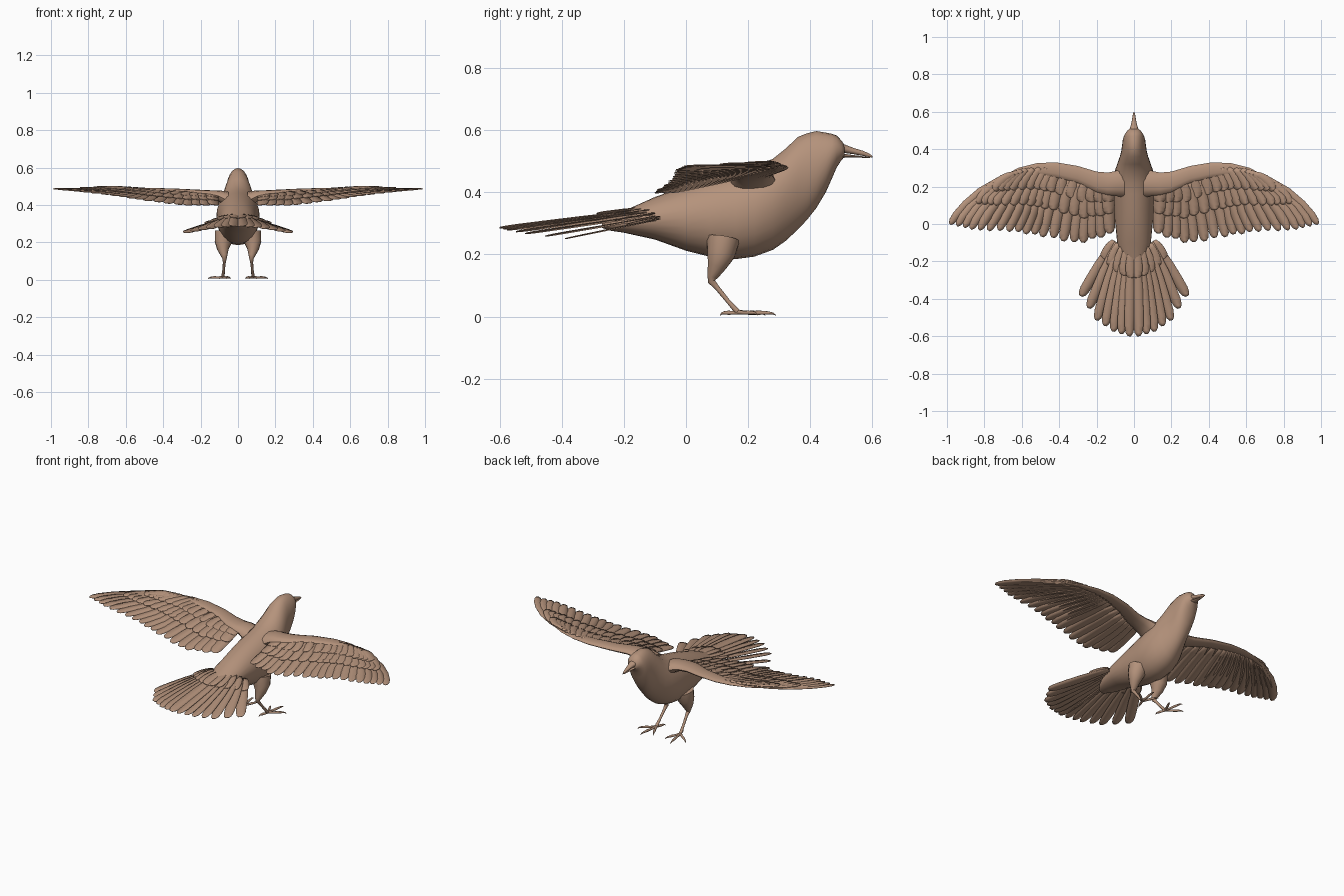
import bpy, bmesh, math
from mathutils import Vector

cube = bpy.data.objects.get("Cube")
if cube:
    bpy.data.objects.remove(cube)

tan = bpy.data.materials.new("warm tan plumage")
tan.use_nodes = True
colour = (0.46, 0.29, 0.20, 1)
tan.diffuse_color = colour
shader = next(n for n in tan.node_tree.nodes if n.type == 'BSDF_PRINCIPLED')
shader.inputs["Base Color"].default_value = colour
shader.inputs["Roughness"].default_value = 0.8


def finish(bm, name, mirror=False, thickness=0, angle=50):
    """Turn a bmesh into a shaded object, mirrored across x when asked."""
    bmesh.ops.recalc_face_normals(bm, faces=bm.faces)
    mesh = bpy.data.meshes.new(name)
    bm.to_mesh(mesh)
    bm.free()
    mesh.materials.append(tan)
    obj = bpy.data.objects.new(name, mesh)
    bpy.context.collection.objects.link(obj)
    bpy.ops.object.select_all(action='DESELECT')
    bpy.context.view_layer.objects.active = obj
    obj.select_set(True)
    bpy.ops.object.shade_smooth_by_angle(angle=math.radians(angle))
    if thickness:
        solid = obj.modifiers.new("thickness", 'SOLIDIFY')
        solid.thickness = thickness
        solid.offset = 0
    if mirror:
        mod = obj.modifiers.new("mirror", 'MIRROR')
        mod.use_mirror_merge = False
    return obj


def loft(bm, rings, sides):
    """Skin elliptical rings given as (centre, half axis, half axis)."""
    loops = []
    for c, u, v in rings:
        turn = [2 * math.pi * k / sides for k in range(sides)]
        loops.append([bm.verts.new(c + u * math.cos(a) + v * math.sin(a)) for a in turn])
    for a, b in zip(loops, loops[1:]):
        for k in range(sides):
            n = (k + 1) % sides
            bm.faces.new((a[k], a[n], b[n], b[k]))
    bm.faces.new(loops[0])
    bm.faces.new(loops[-1])


def tube(bm, points, sides=8):
    """Round tapered limb through (x, y, z, radius) points."""
    path = [Vector(p[:3]) for p in points]
    rings = []
    for i, p in enumerate(path):
        d = (path[min(i + 1, len(path) - 1)] - path[max(i - 1, 0)]).normalized()
        u = d.cross(Vector((1, 0.3, 0.2))).normalized()
        rings.append((p, u * points[i][3], d.cross(u) * points[i][3]))
    loft(bm, rings, sides)


def along(points, t):
    """Point at fraction t of a polyline, counted by segment."""
    f = t * (len(points) - 1)
    i = min(int(f), len(points) - 2)
    return Vector(points[i]).lerp(Vector(points[i + 1]), f - i)


VANE = [(0, .5), (.2, .8), (.45, 1), (.7, 1), (.88, .92), (.96, .7), (1, .3)]


def feather(bm, base, tip, width, bend=0, roll=0.1):
    """Flat vane with a low central ridge, rounded tip and sideways bend."""
    d = tip - base
    side = Vector((-d.y, d.x, 0)).normalized()
    edge = side + Vector((0, 0, roll))
    rows = []
    for t, w in VANE:
        p = base + d * t + side * (4 * t * (1 - t) * bend)
        ridge = p + Vector((0, 0, 0.004 * (1 - t)))
        rows.append([bm.verts.new(q) for q in (p - edge * width * w, ridge, p + edge * width * w)])
    for a, b in zip(rows, rows[1:]):
        for k in range(2):
            bm.faces.new((a[k], a[k + 1], b[k + 1], b[k]))


def profile_loft(name, table, sides):
    """Loft along y from (y, top, bottom, half width) rows."""
    bm = bmesh.new()
    loft(bm, [(Vector((0, y, (t + b) / 2)), Vector((w, 0, 0)), Vector((0, 0, (t - b) / 2)))
              for y, t, b, w in table], sides)
    finish(bm, name)


# Body and head
profile_loft("body", [
    (-.27, .315, .285, .02), (-.24, .328, .276, .045), (-.2, .34, .27, .065),
    (-.1, .385, .248, .09), (0, .42, .212, .1), (.08, .445, .192, .108),
    (.16, .466, .185, .114), (.22, .482, .193, .116), (.28, .508, .215, .104),
    (.32, .54, .243, .09), (.36, .578, .28, .076), (.39, .59, .312, .068),
    (.42, .597, .35, .064), (.45, .592, .4, .06), (.47, .588, .445, .054),
    (.485, .583, .48, .046), (.5, .567, .503, .035), (.51, .553, .514, .024)], 24)

# Beak in two halves
profile_loft("upper_beak", [
    (.49, .566, .525, .03), (.51, .555, .526, .022), (.54, .543, .522, .014),
    (.57, .534, .517, .009), (.59, .525, .513, .005), (.6, .517, .512, .001)], 10)
profile_loft("lower_beak", [
    (.49, .525, .508, .026), (.51, .524, .511, .019), (.54, .52, .512, .012),
    (.57, .516, .511, .007), (.592, .513, .511, .002)], 10)

# Wing arm, a flattened limb along the leading edge
bm = bmesh.new()
loft(bm, [(Vector((x, y, z)), Vector((0, h, 0)), Vector((0, 0, v))) for x, y, z, h, v in [
    (.05, .22, .42, .08, .05), (.1, .217, .446, .066, .032), (.14, .215, .456, .06, .022),
    (.2, .225, .463, .055, .018), (.3, .265, .472, .045, .014), (.42, .29, .479, .04, .011),
    (.52, .295, .483, .03, .008), (.62, .28, .486, .02, .005), (.7, .247, .487, .008, .003)]], 12)
finish(bm, "wing_arm", mirror=True)

# Wing feathers: flight row, then two rows of coverts over it
wing_base = [(.14, .2, .452), (.25, .22, .46), (.4, .28, .47),
             (.48, .3, .476), (.58, .29, .482), (.64, .27, .486)]
wing_tip = [(.13, -.05, .4), (.3, -.1, .4), (.5, -.06, .425),
            (.66, -.035, .45), (.85, -.03, .472), (.985, 0, .485)]
for name, count, reach, width, lift in [("flight_feathers", 19, 1, .031, 0),
                                        ("long_coverts", 17, .58, .033, .007),
                                        ("short_coverts", 15, .32, .034, .011)]:
    bm = bmesh.new()
    for i in range(count):
        t = i / (count - 1)
        base, tip = along(wing_base, t), along(wing_tip, t)
        up = Vector((0, 0, lift))
        ragged = 1 + .03 * (i % 2) * (1 - t)
        feather(bm, base + up, base.lerp(tip, reach * ragged) + up * .8,
                width * (1 - .2 * t), bend=.032 * t * t * reach, roll=.14)
    finish(bm, name, mirror=True, thickness=.003)

# Tail fan and its coverts
tail_base = [(.012, -.14, .342), (.06, -.12, .334), (.105, -.09, .312)]
tail_tip = [(.025, -.6, .286), (.11, -.575, .28), (.2, -.515, .268), (.285, -.385, .252)]
for name, count, reach, width, lift in [("tail_feathers", 7, 1, .029, 0),
                                        ("tail_coverts", 5, .32, .03, .007)]:
    bm = bmesh.new()
    for i in range(count):
        t = i / (count - 1)
        base, tip = along(tail_base, t), along(tail_tip, t)
        up = Vector((0, 0, lift))
        feather(bm, base + up, base.lerp(tip, reach) + up, width, roll=.15)
    finish(bm, name, mirror=True, thickness=.003)

# Legs: feathered thigh running into a thin shank
bm = bmesh.new()
tube(bm, [(.07, .12, .25, .055), (.08, .112, .2, .046), (.08, .1, .165, .032),
          (.074, .086, .13, .018), (.072, .082, .113, .012), (.073, .1, .093, .008),
          (.077, .135, .05, .007), (.08, .16, .022, .009), (.08, .172, .012, .008)], 12)
finish(bm, "leg", mirror=True)

# Toes, each arched a little and ending in a claw
bm = bmesh.new()
ankle = Vector((.08, .168, .014))
for x, y in [(.1, .29), (.16, .23), (.04, .255), (.06, .11)]:
    claw = Vector((x, y, .004))
    points = []
    for t, rise, r in [(0, 0, .008), (.3, .001, .006), (.55, .004, .007),
                       (.8, .006, .005), (.92, .005, .003), (1, 0, .001)]:
        p = ankle.lerp(claw, t)
        points.append((p.x, p.y, max(p.z + rise, r), r))
    tube(bm, points)
finish(bm, "toes", mirror=True)
